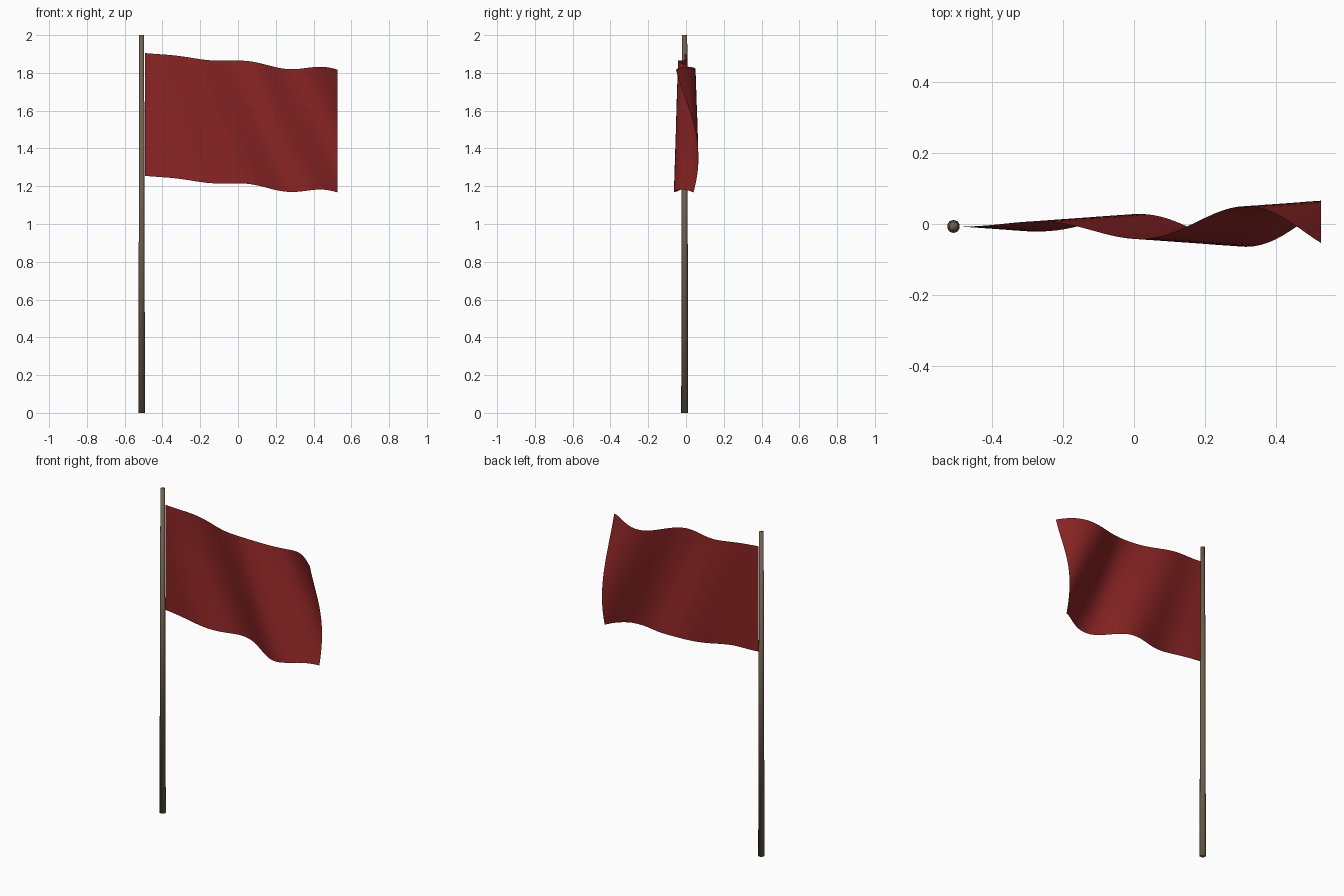
import bpy, bmesh, math

cube = bpy.data.objects.get("Cube")
if cube:
    bpy.data.objects.remove(cube, do_unlink=True)


def material(name, rgb):
    mat = bpy.data.materials.new(name)
    mat.use_nodes = True
    color = (*rgb, 1.0)
    mat.diffuse_color = color
    mat.node_tree.nodes["Principled BSDF"].inputs["Base Color"].default_value = color
    return mat


def add_object(name, bm, mat):
    for face in bm.faces:
        face.smooth = True
    mesh = bpy.data.meshes.new(name)
    bm.to_mesh(mesh)
    bm.free()
    mesh.materials.append(mat)
    obj = bpy.data.objects.new(name, mesh)
    bpy.context.collection.objects.link(obj)
    return obj


red = material("cloth red", (0.26, 0.018, 0.018))
brown = material("weathered wood", (0.16, 0.12, 0.077))

POLE_X, CENTER_Y = -0.51, -0.007

# Tapered pole, softly shaded over the end caps
bm = bmesh.new()
bmesh.ops.create_cone(bm, cap_ends=True, segments=10,
                      radius1=0.0185, radius2=0.0135, depth=2.0)
bmesh.ops.translate(bm, verts=bm.verts, vec=(POLE_X, CENTER_Y, 1.0))
add_object("pole", bm, brown)

# Flag cloth: a grid with slanted folds that grow towards the free end
START, END = -0.492, 0.528
TOP, HEIGHT = 1.905, 0.65
bm = bmesh.new()
bmesh.ops.create_grid(bm, x_segments=48, y_segments=24, size=0.5)
for vert in bm.verts:
    u, v = vert.co.x + 0.5, vert.co.y + 0.5
    x = START + u * (END - START)
    fold = math.pi * ((x - 0.15) / 0.31 + v - 0.5)
    y = CENTER_Y - 0.073 * u * math.cos(fold)
    sag = -0.097 * u + 0.018 * u * math.cos(math.tau * (u - 0.93) / 0.41)
    vert.co = (x, y, TOP - HEIGHT * (1 - v) + sag)
bmesh.ops.recalc_face_normals(bm, faces=bm.faces)
bm.normal_update()
# Keep the sheet facing the front
if sum(face.normal.y for face in bm.faces) > 0:
    bmesh.ops.reverse_faces(bm, faces=bm.faces)
add_object("flag_cloth", bm, red)
